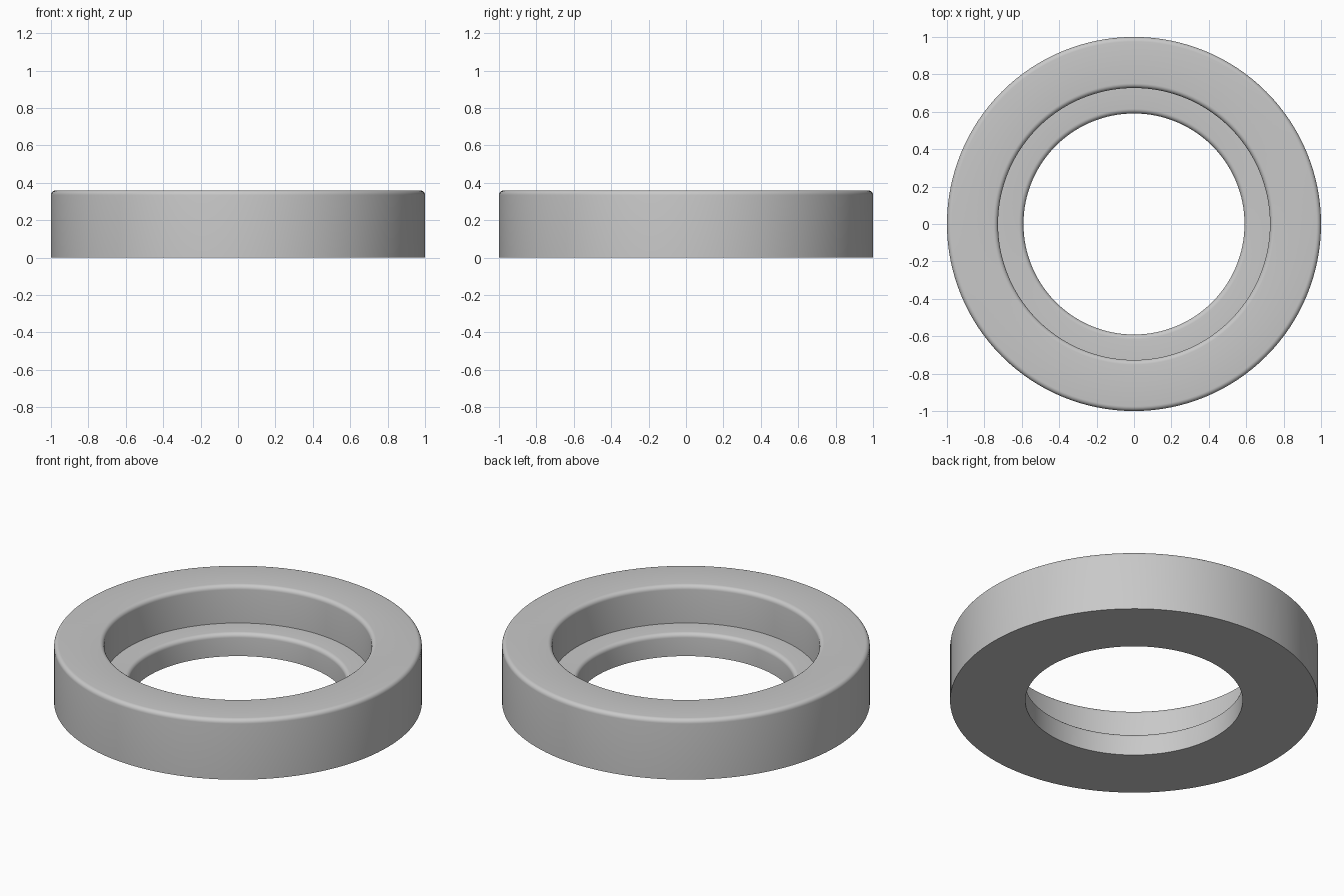
import bpy, bmesh, math

cube = bpy.data.objects.get("Cube")
if cube:
    bpy.data.objects.remove(cube, do_unlink=True)

# Main dimensions
OUTER, RECESS, HOLE = 1.0, 0.727, 0.591
HEIGHT, LEDGE, FILLET = 0.36, 0.135, 0.025
SIDES, STEPS = 128, 6


def fillet(x, z, start, end):
    """Quarter arc around a centre, angles in degrees."""
    angles = [math.radians(start + (end - start) * i / STEPS) for i in range(STEPS + 1)]
    return [(x + FILLET * math.cos(a), z + FILLET * math.sin(a)) for a in angles]


# Cross-section: sharp base, rounded upper edges, stepped bore
profile = [(HOLE, 0), (OUTER, 0)]
profile += fillet(OUTER - FILLET, HEIGHT - FILLET, 0, 90)
profile += fillet(RECESS + FILLET, HEIGHT - FILLET, 90, 180)
profile += [(RECESS, LEDGE)]
profile += fillet(HOLE + FILLET, LEDGE - FILLET, 90, 180)

# Revolve the cross-section into a closed ring
bm = bmesh.new()
verts = [bm.verts.new((x, 0, z)) for x, z in profile]
edges = [bm.edges.new((v, verts[i - 1])) for i, v in enumerate(verts)]
bmesh.ops.spin(bm, geom=verts + edges, cent=(0, 0, 0), axis=(0, 0, 1),
               angle=math.tau, steps=SIDES, use_merge=True)
bmesh.ops.remove_doubles(bm, verts=bm.verts, dist=0.0001)
bmesh.ops.recalc_face_normals(bm, faces=bm.faces)
mesh = bpy.data.meshes.new("stepped_ring")
bm.to_mesh(mesh)
bm.free()

ring = bpy.data.objects.new("stepped_ring", mesh)
bpy.context.collection.objects.link(ring)

# Plain grey finish
grey = bpy.data.materials.new("light_grey")
grey.use_nodes = True
colour = (0.58, 0.58, 0.58, 1)
grey.diffuse_color = colour
grey.node_tree.nodes["Principled BSDF"].inputs["Base Color"].default_value = colour
mesh.materials.append(grey)

# Smooth walls and fillets, crisp corners
bpy.ops.object.select_all(action="DESELECT")
ring.select_set(True)
bpy.context.view_layer.objects.active = ring
bpy.ops.object.shade_smooth_by_angle(angle=math.radians(30))
